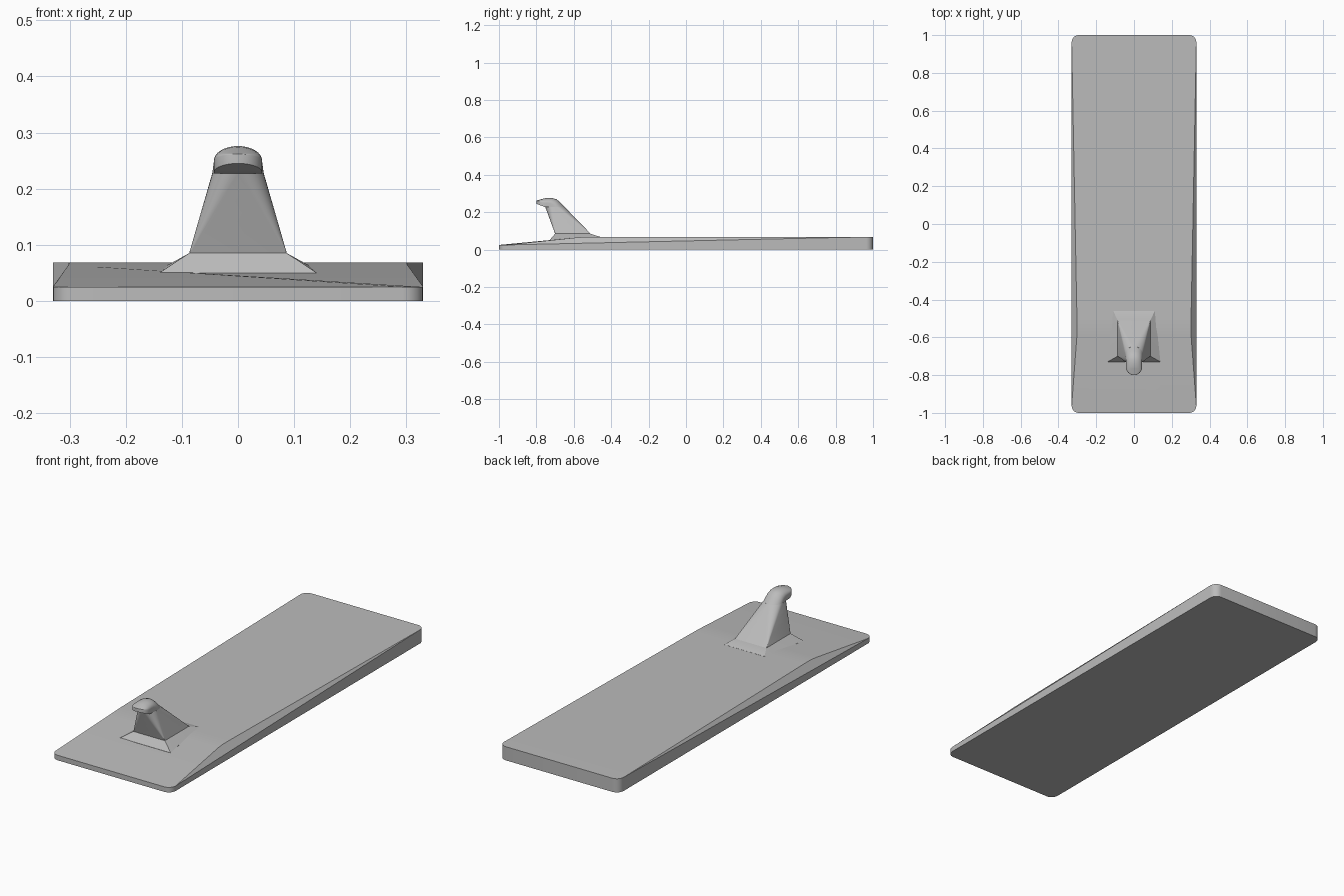
import bpy
import bmesh
from math import sin, cos, pi, radians

if "Cube" in bpy.data.objects:
    bpy.data.objects.remove(bpy.data.objects["Cube"], do_unlink=True)

GREY = (0.5, 0.5, 0.5, 1)
mat = bpy.data.materials.new("plain grey")
mat.use_nodes = True
mat.diffuse_color = GREY
mat.node_tree.nodes["Principled BSDF"].inputs["Base Color"].default_value = GREY


def finish(name, bm):
    """Turn a bmesh into a named object with sharp-edge smooth shading."""
    bmesh.ops.remove_doubles(bm, verts=bm.verts, dist=0.00005)
    bmesh.ops.recalc_face_normals(bm, faces=bm.faces)
    mesh = bpy.data.meshes.new(name)
    bm.to_mesh(mesh)
    bm.free()
    mesh.materials.append(mat)
    obj = bpy.data.objects.new(name, mesh)
    bpy.context.collection.objects.link(obj)
    bpy.ops.object.select_all(action="DESELECT")
    obj.select_set(True)
    bpy.context.view_layer.objects.active = obj
    bpy.ops.object.shade_smooth_by_angle(angle=radians(25))
    return obj


def loft(name, sections):
    """Skin closed rings of equal length and cap both ends."""
    bm = bmesh.new()
    rings = [[bm.verts.new(p) for p in s] for s in sections]
    for a, b in zip(rings, rings[1:]):
        for i in range(len(a)):
            j = (i + 1) % len(a)
            bm.faces.new((a[i], a[j], b[j], b[i]))
    bm.faces.new(rings[0])
    bm.faces.new(rings[-1])
    return finish(name, bm)


# Board: rounded slab with a front ramp and long tapered side chamfers
HALF_W, RADIUS, LOW, HIGH = 0.33, 0.037, 0.025, 0.068
STEPS = 6


def corner(sx, sy):
    pts = []
    for k in range(STEPS + 1):
        a = pi / 2 * k / STEPS
        pts.append((sx * (HALF_W - RADIUS + RADIUS * cos(a)),
                    sy * (1 - RADIUS + RADIUS * sin(a))))
    return pts


bm = bmesh.new()
outline = (corner(-1, -1) + corner(1, -1)[::-1]
           + corner(1, 1) + corner(-1, 1)[::-1])
low = [bm.verts.new((x, y, 0)) for x, y in outline]
rim = [bm.verts.new((x, y, LOW if y < 0 else HIGH)) for x, y in outline]
bm.faces.new(low)
for i in range(len(rim)):
    j = (i + 1) % len(rim)
    bm.faces.new((low[i], low[j], rim[j], rim[i]))
half = len(rim) // 2
ridge = {s: [bm.verts.new((s * x, y, z)) for x, y, z in
             ((0.302, -0.59, 0.064), (0.301, -0.55, 0.067), (0.302, -0.5, HIGH))]
         for s in (-1, 1)}
bm.faces.new(rim[:half] + [ridge[1][0], ridge[-1][0]])
for k in range(2):
    bm.faces.new((ridge[-1][k], ridge[1][k], ridge[1][k + 1], ridge[-1][k + 1]))
bm.faces.new([ridge[-1][2], ridge[1][2]] + rim[half:])
for s, front, back in ((1, rim[half - 1], rim[half]), (-1, rim[0], rim[-1])):
    bm.faces.new([front, back] + ridge[s][::-1])
finish("board", bm)


# Flared foot blending the post into the board
def mirror_ring(right):
    return right + [(-x, y, z) for x, y, z in reversed(right)]


loft("post_foot", [
    mirror_ring([(0.14, -0.73, 0.03), (0.125, -0.59, 0.03), (0.11, -0.46, 0.03)]),
    mirror_ring([(0.14, -0.73, 0.05), (0.125, -0.59, 0.064), (0.11, -0.46, 0.0685)]),
    mirror_ring([(0.087, -0.70, 0.085), (0.087, -0.61, 0.085), (0.087, -0.51, 0.085)]),
])


# Post: rectangular at the foot, fully rounded at the neck
def rounded_ring(w, front, back, r, z):
    right = []
    for k in range(9):
        a = pi / 2 * k / 8
        right.append((w - r + r * sin(a), front + r - r * cos(a), z))
    for k in range(9):
        a = pi / 2 * k / 8
        right.append((w - r + r * cos(a), back - r + r * sin(a), z))
    return mirror_ring(right)


loft("post", [
    rounded_ring(0.087 - 0.041 * t, -0.70 - 0.052 * t, -0.51 - 0.138 * t,
                 0.001 + 0.044 * t, 0.085 + 0.142 * t)
    for t in (0, 0.25, 0.5, 0.75, 1)])


# Hooked head: arches swept from the neck over the top to a round nose
def arch(w, base, top, side):
    """Arch whose straight sides end at the given fraction of its height."""
    ring = [(w, base[0], base[1])]
    for k in range(17):
        a = pi * k / 16
        t = side + (1 - side) * sin(a)
        ring.append((w * cos(a), base[0] + (top[0] - base[0]) * t,
                     base[1] + (top[1] - base[1]) * t))
    return ring + [(-w, base[0], base[1])]


head = [
    arch(0.046, (-0.700, 0.227), (-0.648, 0.227), 0.13),
    arch(0.045, (-0.710, 0.227), (-0.672, 0.252), 0.25),
    arch(0.044, (-0.720, 0.227), (-0.692, 0.269), 0.35),
    arch(0.043, (-0.735, 0.227), (-0.715, 0.276), 0.43),
    arch(0.043, (-0.748, 0.227), (-0.738, 0.276), 0.47),
]
for k in range(9):
    a = pi / 2 * k / 8
    s = sin(a)
    y = -0.758 - 0.042 * s
    base, roof, edge = 0.229 + 0.016 * s, 0.274 - 0.012 * s, 0.250 + 0.011 * s
    head.append(arch(max(0.043 * cos(a), 0.001), (y, base), (y, roof),
                     (edge - base) / (roof - base)))
loft("hook_head", head)
